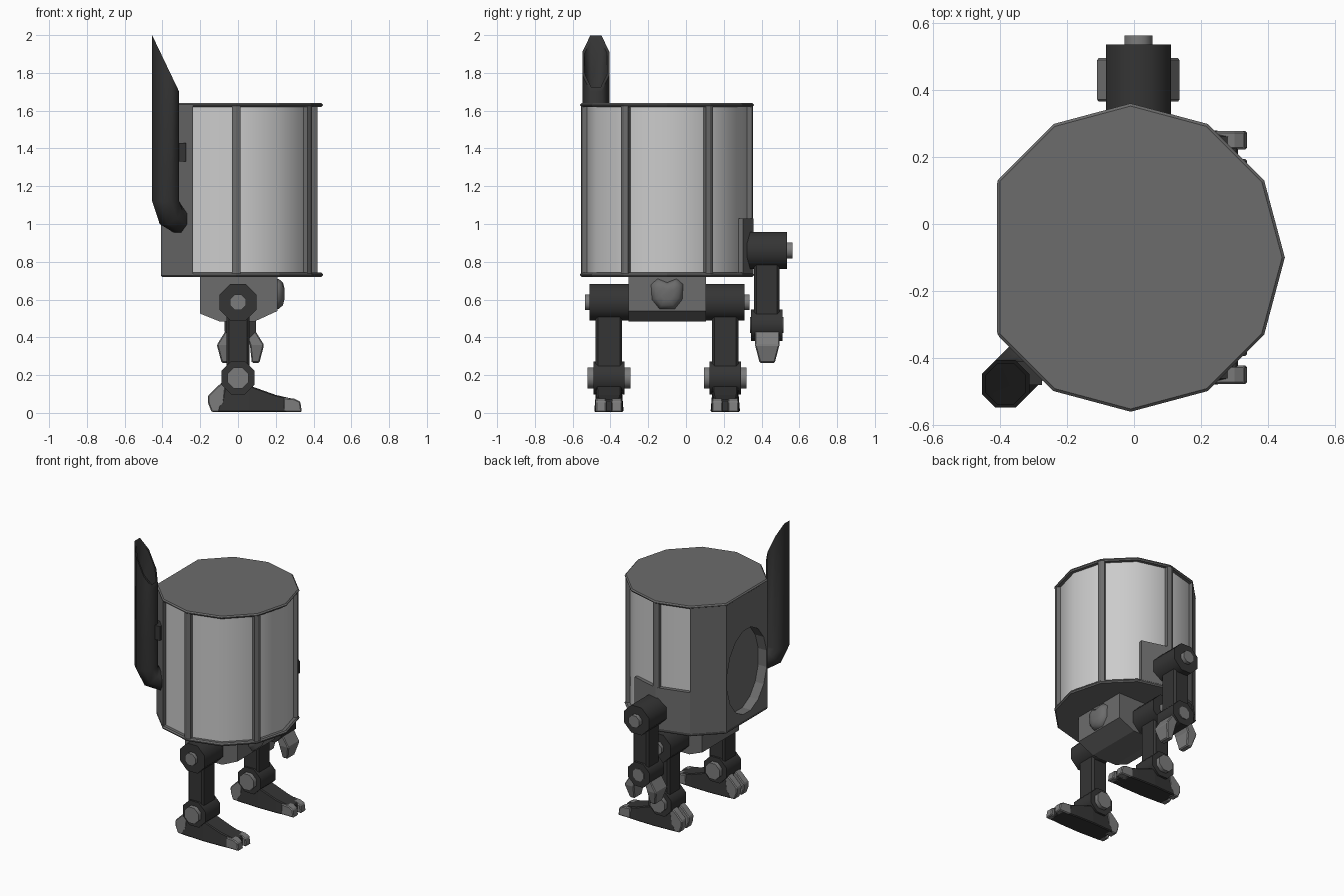
import bpy, bmesh, math
from mathutils import Vector, Matrix

if "Cube" in bpy.data.objects:
    bpy.data.objects.remove(bpy.data.objects["Cube"])

def material(name, v):
    m = bpy.data.materials.new(name)
    m.diffuse_color = (v, v, v, 1)
    m.use_nodes = True
    m.node_tree.nodes["Principled BSDF"].inputs["Base Color"].default_value = m.diffuse_color
    return m

DARK, MID, STEEL, PANE = (material(n, v) for n, v in
    (("dark_metal", 0.035), ("frame_metal", 0.15), ("claw_metal", 0.2), ("pane", 0.7)))
CX, CY = -0.01, -0.1          # body centre

def finish(name, bm, mat, angle=50, bevel=0):
    bmesh.ops.recalc_face_normals(bm, faces=bm.faces)
    me = bpy.data.meshes.new(name)
    bm.to_mesh(me)
    bm.free()
    me.materials.append(mat)
    ob = bpy.data.objects.new(name, me)
    bpy.context.collection.objects.link(ob)
    if bevel:
        b = ob.modifiers.new("bevel", "BEVEL")
        b.width, b.segments, b.limit_method = bevel, 1, 'ANGLE'
    if angle:
        bpy.ops.object.select_all(action='DESELECT')
        ob.select_set(True)
        bpy.context.view_layer.objects.active = ob
        bpy.ops.object.shade_smooth_by_angle(angle=math.radians(angle))
    return ob

def place(axis, p, q, t):
    return {'x': (t, p, q), 'y': (p, t, q), 'z': (p, q, t)}[axis]

def loft(name, rings, mat, angle=50, bevel=0):
    bm = bmesh.new()
    vs = [[bm.verts.new(c) for c in r] for r in rings]
    n = len(vs[0])
    for a, b in zip(vs, vs[1:]):
        for i in range(n):
            bm.faces.new((a[i], a[(i + 1) % n], b[(i + 1) % n], b[i]))
    bm.faces.new(vs[0])
    bm.faces.new(vs[-1])
    return finish(name, bm, mat, angle, bevel)

def prism(name, pts, axis, a, b, mat, angle=0, bevel=0):
    return loft(name, [[place(axis, p, q, t) for p, q in pts] for t in (a, b)], mat, angle, bevel)

def ngon(cx, cy, r, n=8, ry=None):
    return [(cx + r * math.cos(2 * math.pi * (i + .5) / n),
             cy + (ry or r) * math.sin(2 * math.pi * (i + .5) / n)) for i in range(n)]

def rect(x0, x1, y0, y1):
    return [(x0, y0), (x1, y0), (x1, y1), (x0, y1)]

def rim_pt(deg, r=0.46):
    a = math.radians(deg)
    return (CX + r * math.cos(a), CY + r * math.sin(a))

# Twelve-sided cabin with the rear corner cut flat
outline = [rim_pt(d) for d in range(-150, 151, 30)]
prism("cabin_roof", outline, 'z', 1.62, 1.64, MID, 0, 0.008)
prism("cabin_floor", outline, 'z', 0.72, 0.742, MID, 0, 0.008)
panes = [(-0.27, -0.45)] + [rim_pt(d, 0.43) for d in range(-120, 121, 30)] + [(-0.27, 0.25)]
prism("cabin_windows", panes, 'z', 0.73, 1.63, PANE, 40)
for d in (-90, -30, 30, 90):
    a = math.radians(d)
    out, tan = Vector((math.cos(a), math.sin(a))), Vector((-math.sin(a), math.cos(a)))
    c = Vector((CX, CY))
    pts = [c + out * r + tan * t for r, t in ((.40, -.022), (.45, -.022), (.456, 0), (.45, .022), (.40, .022))]
    prism("window_post", pts, 'z', 0.73, 1.63, MID)

# Solid back with an oval recess
back = prism("cabin_back", [rim_pt(d, 0.458) for d in (120, 150, 210, 240)], 'z', 0.73, 1.63, MID)
cutter = prism("recess_cutter", ngon(CY, 1.08, 0.225, 16, 0.3), 'x', -0.5, -0.34, MID)
cutter.hide_render = True
cutter.hide_viewport = True
mod = back.modifiers.new("recess", "BOOLEAN")
mod.object, mod.solver = cutter, 'EXACT'

# Arm mounting panel on the side of the cabin
prism("shoulder_panel", [rim_pt(120, .457), rim_pt(90, .457), (0.19, 0.302), (0.17, 0.2), (-0.2, 0.2)],
      'z', 0.73, 1.03, MID)

# Pelvis and front guard
prism("pelvis", [(-.2, .73), (-.2, .525), (-.1, .485), (.09, .485), (.21, .54), (.21, .73)],
      'y', CY - .205, CY + .205, MID)
guard = [(-.085, .68), (-.05, .71), (0, .69), (.05, .71), (.085, .68), (.08, .6), (.04, .55), (-.04, .55), (-.08, .6)]
loft("pelvis_guard", [[(x, CY + p * k, .63 + (z - .63) * k) for p, z in guard]
                      for x, k in ((.18, 1), (.215, 1), (.238, .75), (.245, .4))], MID)

# Legs
for s in (-1, 1):
    def Y(t):
        return CY + s * t
    c = 0.308
    prism("hip_joint", ngon(0, .585, .105), 'y', Y(.2), Y(.41), DARK, 50)
    prism("hip_pin", ngon(0, .585, .045), 'y', Y(.4), Y(.435), STEEL, 50)
    prism("leg", rect(-.06, .06, Y(c - .07), Y(c + .07)), 'z', .18, .58, DARK, 0, .012)
    prism("ankle_joint", ngon(0, .185, .095), 'y', Y(c - .083), Y(c + .083), DARK, 50)
    prism("ankle_pin", ngon(0, .185, .06), 'y', Y(c - .113), Y(c + .113), STEEL, 50)
    # Foot narrows and drops toward the toes
    loft("foot", [[(x, Y(c - w), 0.005), (x, Y(c + w), 0.005), (x + dx, Y(c + w * .85), h), (x + dx, Y(c - w * .85), h)]
                  for x, dx, w, h in ((-.11, .04, .07, .17), (.06, 0, .078, .145), (.2, 0, .075, .095), (.31, 0, .066, .07))],
         DARK, 0, .006)
    for t in (-1, 1):
        toe = [(.24, .005), (.24, .08), (.3, .075), (.33, .06), (.338, .005)]
        prism("toe", toe, 'y', Y(c + t * .014), Y(c + t * .07), STEEL, 0, .006)
        heel = [(-.06, .18), (-.11, .14), (-.16, .09), (-.158, .05), (-.14, .005), (-.08, .005)]
        prism("heel_claw", heel, 'y', Y(c + t * .012), Y(c + t * .068), STEEL, 0, .006)

# Single arm with a two-jaw hand
AX, AY = 0.013, 0.43
prism("shoulder_joint", ngon(AX, .86, .105), 'y', .3, .535, DARK, 50)
prism("shoulder_pin", ngon(AX, .86, .045), 'y', .52, .563, STEEL, 50)
prism("upper_arm", rect(AX - .06, AX + .06, .36, .495), 'z', .47, .86, DARK, 0, .012)
prism("elbow_joint", ngon(AX, .465, .09), 'y', .345, .51, DARK, 50)
prism("elbow_pin", ngon(AX, .465, .045), 'y', .34, .516, STEEL, 50)
for s in (-1, 1):
    loft("hand_jaw", [[(AX + s * x0, AY - w, z), (AX + s * x1, AY - w, z), (AX + s * x1, AY + w, z), (AX + s * x0, AY + w, z)]
                      for z, x0, x1, w in ((.48, .015, .055, .055), (.44, .02, .075, .065),
                                           (.36, .05, .125, .065), (.265, .06, .1, .04))], STEEL, 0, .006)

# Exhaust pipe: slanted hollow mouth on top, elbow into the cabin below
PX, PY, R = -0.383, -0.477, 0.077
side = Vector((1, 1, 0)).normalized()

def ring(off, z, tilt, r=R):
    m = Matrix.Rotation(math.radians(tilt), 3, Vector((-1, 1, 0)).normalized())
    base = Vector((PX, PY, z)) + side * off
    return [base + m @ Vector((x, y, 0)) for x, y in ngon(0, 0, r)]

def mouth(r, drop=0):
    return [(PX + x, PY + y, 1.85 - x * 2.09 - drop) for x, y in ngon(0, 0, r)]

# tilt sign chosen so that the ring axis turns from down to sideways
t = -1 if (Matrix.Rotation(math.radians(45), 3, Vector((-1, 1, 0))) @ Vector((0, 0, -1))).dot(side) < 0 else 1
loft("exhaust_pipe", [ring(.19, 1.022, 90 * t), ring(.1, 1.022, 90 * t), ring(.035, 1.05, 45 * t), ring(0, 1.12, 0),
                      mouth(R), mouth(R - .012), mouth(R - .012, .25)], DARK, 50)
prism("exhaust_bracket", rect(-.36, -.275, -.48, -.41), 'z', 1.33, 1.43, DARK)
